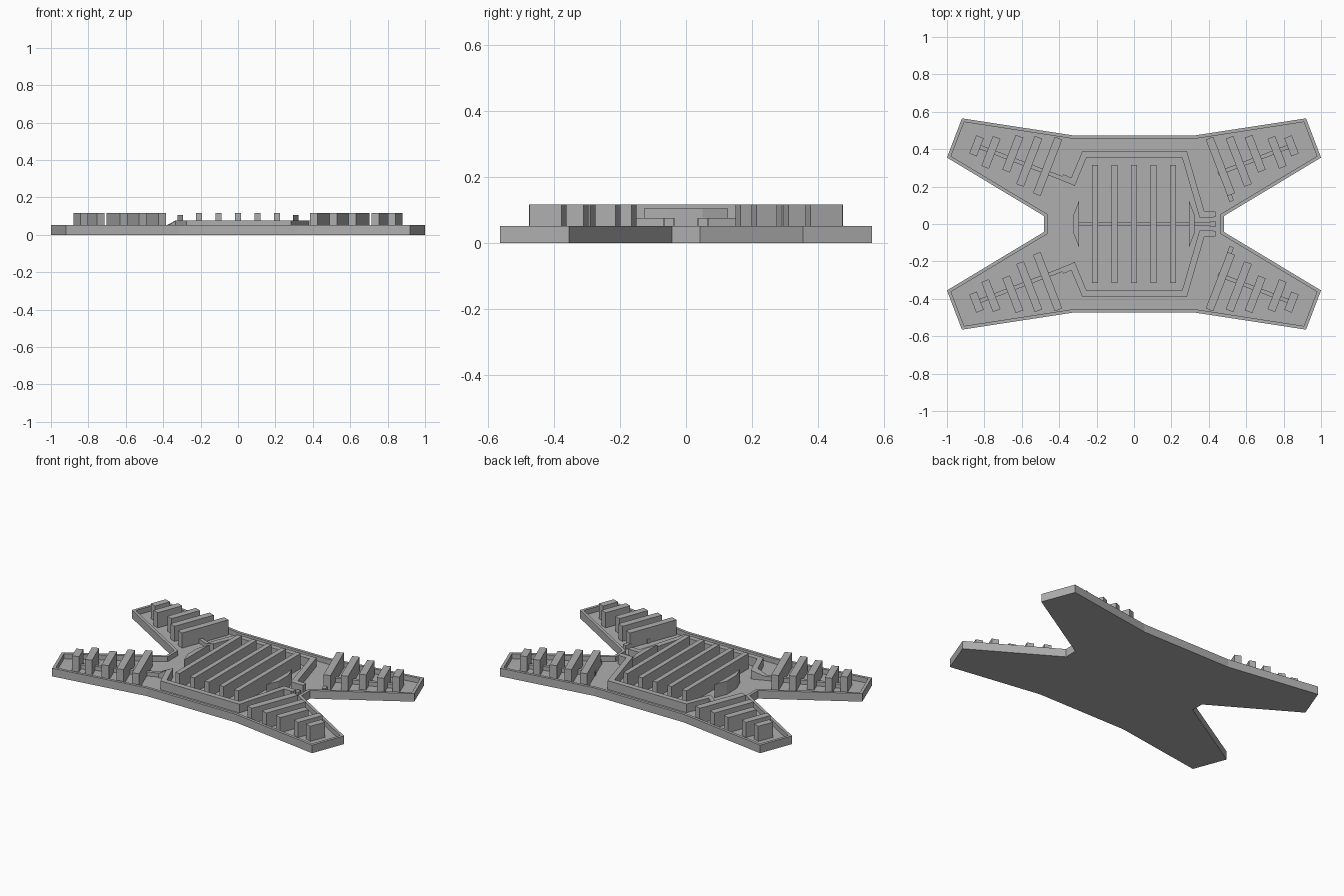
import bpy, bmesh, math
from mathutils import Vector

if "Cube" in bpy.data.objects:
    bpy.data.objects.remove(bpy.data.objects["Cube"])

grey = bpy.data.materials.new("grey")
grey.diffuse_color = (0.43, 0.43, 0.43, 1)
grey.use_nodes = True
grey.node_tree.nodes["Principled BSDF"].inputs["Base Color"].default_value = grey.diffuse_color

FLOOR, RIM, TOP, PIPE = 0.02, 0.052, 0.117, 0.076


def finish(name, bm):
    bmesh.ops.recalc_face_normals(bm, faces=bm.faces)
    me = bpy.data.meshes.new(name)
    bm.to_mesh(me)
    bm.free()
    me.materials.append(grey)
    ob = bpy.data.objects.new(name, me)
    bpy.context.collection.objects.link(ob)
    return ob


def prism(name, pts, z0, z1):
    """Upright prism over a flat outline."""
    bm = bmesh.new()
    f = bm.faces.new([bm.verts.new((x, y, z0)) for x, y in pts])
    ext = bmesh.ops.extrude_face_region(bm, geom=[f])
    for v in ext["geom"]:
        if isinstance(v, bmesh.types.BMVert):
            v.co.z = z1
    return finish(name, bm)


def bar(name, a, b, width, top):
    """Straight wall between two floor points."""
    a, b = Vector(a), Vector(b)
    d = (b - a).normalized() * width / 2
    n = Vector((-d.y, d.x))
    return prism(name, [a + n, a - n, b - n, b + n], FLOOR - 0.005, top)


def duct(name, path, width, tops):
    """Mitred rectangular duct along a path, with a top height per point."""
    p = [Vector(q) for q in path]
    bm = bmesh.new()
    rings = []
    for i, q in enumerate(p):
        d1 = (q - p[i - 1]).normalized() if i else (p[1] - q).normalized()
        d2 = (p[i + 1] - q).normalized() if i < len(p) - 1 else d1
        n1, n2 = Vector((-d1.y, d1.x)), Vector((-d2.y, d2.x))
        m = (n1 + n2).normalized()
        m *= width / 2 / m.dot(n1)
        l, r = q + m, q - m
        rings.append([bm.verts.new(c) for c in (
            (l.x, l.y, FLOOR - 0.005), (r.x, r.y, FLOOR - 0.005),
            (r.x, r.y, tops[i]), (l.x, l.y, tops[i]))])
    for a, b in zip(rings, rings[1:]):
        for k in range(4):
            j = (k + 1) % 4
            bm.faces.new((a[k], a[j], b[j], b[k]))
    bm.faces.new(rings[0])
    bm.faces.new(rings[-1])
    return finish(name, bm)


# Tray: X-shaped slab with a sunken floor and a narrow rim
quarter = [(0.48, 0.042), (1.0, 0.355), (0.92, 0.565), (0.315, 0.472)]
outline = (quarter + [(-x, y) for x, y in reversed(quarter)]
           + [(-x, -y) for x, y in quarter] + [(x, -y) for x, y in reversed(quarter)])
bm = bmesh.new()
base = bm.faces.new([bm.verts.new((x, y, 0)) for x, y in outline])
ext = bmesh.ops.extrude_face_region(bm, geom=[base])
for v in ext["geom"]:
    if isinstance(v, bmesh.types.BMVert):
        v.co.z = RIM
bmesh.ops.recalc_face_normals(bm, faces=bm.faces)
top = [f for f in bm.faces if f.normal.z > 0.9]
bmesh.ops.inset_region(bm, faces=top, thickness=0.018, use_even_offset=True)
inner = bmesh.ops.extrude_face_region(bm, geom=top)
bmesh.ops.delete(bm, geom=top, context="FACES")
for v in inner["geom"]:
    if isinstance(v, bmesh.types.BMVert):
        v.co.z = FLOOR
finish("tray", bm)

# Arm fins: centre x, centre y, half length
fins = [(0.842, 0.418, 0.052), (0.765, 0.383, 0.086), (0.648, 0.376, 0.100),
        (0.560, 0.335, 0.138), (0.462, 0.308, 0.162)]
for sx in (-1, 1):
    for sy in (-1, 1):
        for x, y, h in fins:
            dx, dy = -0.36 * h, 0.93 * h
            bar("arm_fin", (sx * (x - dx), sy * (y - dy)),
                (sx * (x + dx), sy * (y + dy)), 0.043, TOP)
        # Low spine linking the fins
        inner_end = (0.36, 0.235) if sx < 0 else (0.45, 0.27)
        bar("arm_spine", (sx * 0.84, sy * 0.418),
            (sx * inner_end[0], sy * inner_end[1]), 0.022, 0.046)

for s in (-1, 1):
    # Duct running round the body from left arm to right notch
    duct("body_duct", [(-0.385, s * 0.25), (-0.326, s * 0.226), (-0.265, s * 0.372),
                       (0.27, s * 0.372), (0.363, s * 0.052), (0.425, s * 0.052)],
         0.034 if s else 0, [0.046] + [PIPE] * 5)
    # Connector at the duct end and small strut at the innermost right fin
    prism("duct_connector", [(0.41, s * 0.037), (0.435, s * 0.037),
                             (0.435, s * 0.066), (0.41, s * 0.066)], FLOOR, PIPE)
    bar("fin_strut", (0.505, s * 0.17), (0.522, s * 0.122), 0.024, 0.046)
    # End header plates of the central radiator
    prism("header", [(s * 0.293, -0.128), (s * 0.323, -0.05),
                     (s * 0.323, 0.05), (s * 0.293, 0.128)], FLOOR - 0.005, 0.105)

# Central radiator fins and the low bar crossing them
for i in range(-2, 3):
    bar("central_fin", (i * 0.104, -0.315), (i * 0.104, 0.315), 0.031, TOP)
bar("central_bar", (-0.3, 0), (0.43, 0), 0.024, 0.046)
prism("bar_connector", [(0.41, -0.015), (0.435, -0.015), (0.435, 0.015), (0.41, 0.015)],
      FLOOR, 0.05)
